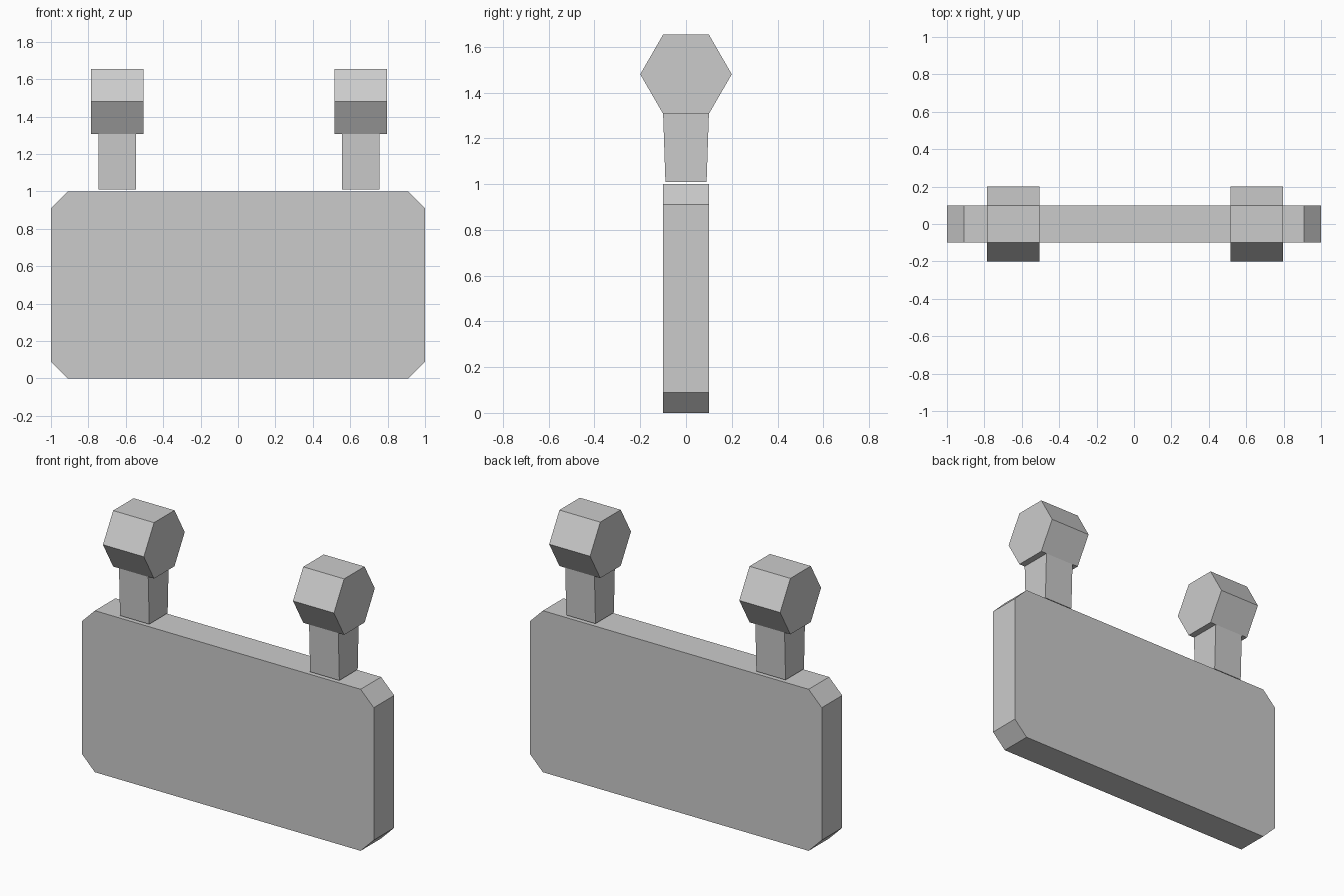
import bpy
import bmesh
import math

if "Cube" in bpy.data.objects:
    bpy.data.objects.remove(bpy.data.objects["Cube"])


def prism(name, base, top):
    """Solid spanning two matching closed outlines."""
    bm = bmesh.new()
    a = [bm.verts.new(p) for p in base]
    b = [bm.verts.new(p) for p in top]
    n = len(a)
    bm.faces.new(a)
    bm.faces.new(b)
    for i in range(n):
        j = (i + 1) % n
        bm.faces.new((a[i], a[j], b[j], b[i]))
    bmesh.ops.recalc_face_normals(bm, faces=bm.faces)
    mesh = bpy.data.meshes.new(name)
    bm.to_mesh(mesh)
    bm.free()
    obj = bpy.data.objects.new(name, mesh)
    bpy.context.collection.objects.link(obj)
    return obj


def rect(hx, hy, cx, z):
    return [(cx + sx * hx, sy * hy, z)
            for sx, sy in ((-1, -1), (1, -1), (1, 1), (-1, 1))]


# Upright slab with chamfered corners
c = 0.09
outline = [(-1 + c, 0), (1 - c, 0), (1, c), (1, 1 - c),
           (1 - c, 1), (-1 + c, 1), (-1, 1 - c), (-1, c)]
prism("slab",
      [(x, -0.1, z) for x, z in outline],
      [(x, 0.1, z) for x, z in outline])

# Tapered stems carrying hexagonal knobs
KNOB_Z, KNOB_R, KNOB_HALF = 1.48, 0.2, 0.14
apothem = KNOB_R * math.cos(math.pi / 6)
hexagon = [(KNOB_R * math.cos(math.radians(60 * i)),
            KNOB_Z + KNOB_R * math.sin(math.radians(60 * i))) for i in range(6)]
for side, cx in (("left", -0.645), ("right", 0.657)):
    prism(f"{side}_stem",
          rect(0.1, 0.09, cx, 1.01),
          rect(0.1, 0.1, cx, KNOB_Z - apothem))
    prism(f"{side}_knob",
          [(cx - KNOB_HALF, y, z) for y, z in hexagon],
          [(cx + KNOB_HALF, y, z) for y, z in hexagon])
